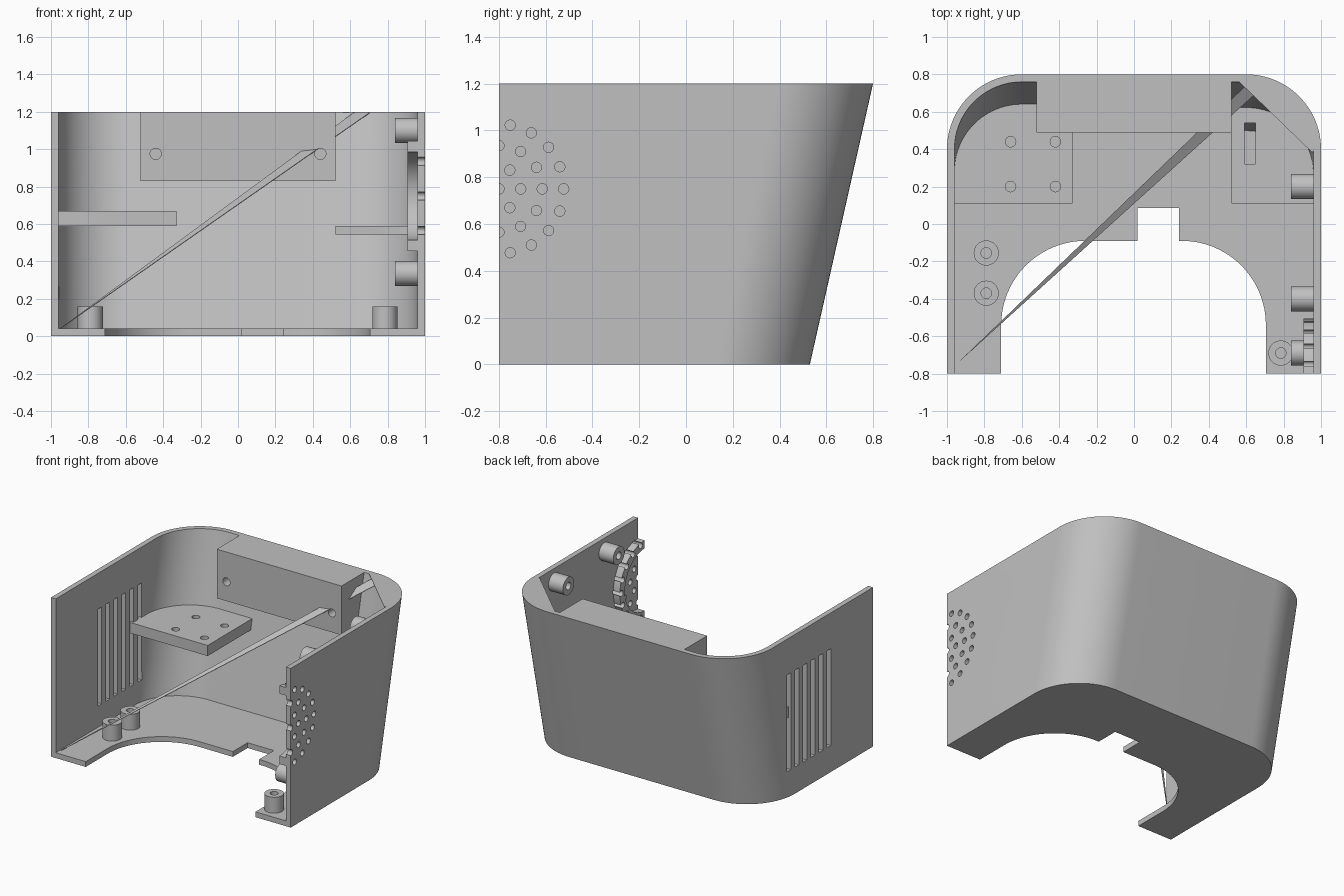
import bpy, bmesh
from math import sin, cos, radians
from mathutils import Vector

if "Cube" in bpy.data.objects:
    bpy.data.objects.remove(bpy.data.objects["Cube"])

grey = bpy.data.materials.new("light_grey")
grey.use_nodes = True
grey.diffuse_color = (0.53, 0.53, 0.53, 1)
grey.node_tree.nodes["Principled BSDF"].inputs["Base Color"].default_value = grey.diffuse_color

H, WALL, LEAN, R = 1.2, 0.04, 0.27, 0.4
parts = []


def make(name, bm, part=True):
    bmesh.ops.recalc_face_normals(bm, faces=bm.faces)
    me = bpy.data.meshes.new(name)
    bm.to_mesh(me)
    bm.free()
    ob = bpy.data.objects.new(name, me)
    bpy.context.scene.collection.objects.link(ob)
    if part:
        parts.append(ob)
    return ob


def loft(bm, low, high):
    a = [bm.verts.new(p) for p in low]
    b = [bm.verts.new(p) for p in high]
    bm.faces.new(a)
    bm.faces.new(b)
    for i in range(len(a)):
        j = (i + 1) % len(a)
        bm.faces.new((a[i], a[j], b[j], b[i]))


def place(p, axis, t):
    u, v = p
    return {"x": (t, u, v), "y": (u, t, v), "z": (u, v, t)}[axis]


def add_prism(bm, pts, axis, t0, t1):
    loft(bm, [place(p, axis, t0) for p in pts], [place(p, axis, t1) for p in pts])


def prism(name, pts, axis, t0, t1, part=True):
    bm = bmesh.new()
    add_prism(bm, pts, axis, t0, t1)
    return make(name, bm, part)


def arc(cx, cy, r, a0, a1, n=24):
    angles = [radians(a0 + (a1 - a0) * i / n) for i in range(n + 1)]
    return [(cx + r * cos(a), cy + r * sin(a)) for a in angles]


def circle(cx, cy, r, n=24):
    return arc(cx, cy, r, 0, 360, n)[:-1]


def rect(x0, y0, x1, y1):
    return [(x0, y0), (x1, y0), (x1, y1), (x0, y1)]


def cutter(shapes, axis, t0, t1):
    bm = bmesh.new()
    for s in shapes:
        add_prism(bm, s, axis, t0, t1)
    return make("cutter", bm, False)


def bake(ob):
    bpy.context.view_layer.update()
    dg = bpy.context.evaluated_depsgraph_get()
    me = bpy.data.meshes.new_from_object(ob.evaluated_get(dg))
    ob.modifiers.clear()
    ob.data = me


def boolean(ob, tool, op="DIFFERENCE"):
    m = ob.modifiers.new("cut", "BOOLEAN")
    m.operation, m.object, m.solver = op, tool, "EXACT"
    bake(ob)
    bpy.data.objects.remove(tool)


def body(name, inset, front, z0, z1, part=False):
    """U-shaped solid with a leaning back and rounded rear corners."""
    def ring(z):
        shift = LEAN * (z / H - 1)
        r = R - inset
        back = arc(1 - R, R, r, 0, 90) + arc(R - 1, R, r, 90, 180)
        flat = [(inset - 1, front), (1 - inset, front)]
        return [(x, y, z) for x, y in flat] + [(x, y + shift, z) for x, y in back]
    bm = bmesh.new()
    loft(bm, ring(z0), ring(z1))
    return make(name, bm, part)


def fit(ob):
    """Trim a part so its back ends inside the leaning wall."""
    boolean(ob, body("trim", WALL / 2, -1, -0.1, 1.4), "INTERSECT")


# Housing shell with floor
shell = body("housing_shell", 0, -0.8, 0, H, True)
boolean(shell, body("cavity", WALL, -1, WALL, 1.4))

# Floor opening with rounded corners and a notch
opening = ([(-0.71, -0.95), (0.705, -0.95)] + arc(0.255, -0.54, 0.45, 0, 90)
           + [(0.24, -0.09), (0.24, 0.085), (0.02, 0.085), (0.02, -0.09)]
           + arc(-0.26, -0.54, 0.45, 90, 180))
boolean(shell, cutter([opening], "z", -0.1, 0.1))

# Vent slots in the right wall
slots = [rect(y - 0.022, 0.2, y + 0.022, 0.93) for y in [0.2 - 0.095 * i for i in range(6)]]
boolean(shell, cutter(slots, "x", -1.1, -0.945))

# Speaker ring and hole pattern on the left wall
SY, SZ = -0.8, 0.75
ring_pts = arc(SY, SZ, 0.295, -90, 90) + arc(SY, SZ, 0.235, 90, -90)
speaker_ring = prism("speaker_ring", ring_pts, "x", 0.905, 0.965)
holes = [circle(SY, SZ, 0.022, 16)]
for radius, step, last in ((0.093, 60, 60), (0.185, 30, 90), (0.277, 20, 80)):
    for a in range(-last, last + 1, step):
        holes.append(circle(SY + radius * cos(radians(a)),
                            SZ + radius * sin(radians(a)), 0.022, 16))
for target in (shell, speaker_ring):
    boolean(target, cutter(holes, "x", 0.85, 1.1))

# Rear block with two screw holes
block = prism("rear_block", rect(-0.52, 0.83, 0.52, H), "y", 0.49, 0.95)
fit(block)
boolean(block, cutter([circle(s * 0.44, 0.975, 0.03) for s in (-1, 1)], "y", 0.4, 0.58))

# Corner shelves
right_shelf = prism("right_shelf", rect(-0.99, 0.11, -0.33, 0.95), "z", 0.59, 0.67)
fit(right_shelf)
boolean(right_shelf, cutter([circle(x, y, 0.028) for x in (-0.66, -0.42) for y in (0.2, 0.44)],
                            "z", 0.5, 0.8))
left_shelf = prism("left_shelf", rect(0.52, 0.11, 0.99, 0.95), "z", 0.545, 0.59)
fit(left_shelf)
boolean(left_shelf, cutter([rect(0.59, 0.32, 0.65, 0.54)], "z", 0.5, 0.7))


# Hollow screw posts
def post(name, u, v, axis, t0, t1, hole0, hole1):
    ob = prism(name, circle(u, v, 0.067, 32), axis, t0, t1)
    boolean(ob, cutter([circle(u, v, 0.028)], axis, hole0, hole1))


for i, (x, y) in enumerate(((-0.79, -0.155), (-0.79, -0.37), (0.785, -0.69))):
    post(f"floor_post_{i + 1}", x, y, "z", 0.03, 0.16, 0.05, 0.3)
for i, (y, z) in enumerate(((0.2, 1.1), (-0.4, 1.1), (-0.69, 0.335))):
    post(f"wall_post_{i + 1}", y, z, "x", 0.84, 0.97, 0.7, 0.95)

# Thin web across the left rear corner of the rim
web = [(0.955, 0.38)] + arc(1 - R, R, R - 0.038, 0, 90) + [(0.56, 0.762)]
prism("corner_web", web, "z", H - 0.004, H)

# Thin diagonal brace from the floor corner to the rim
bm = bmesh.new()
tri = [Vector(p) for p in ((-0.95, -0.75, 0.043), (0.62, 0.762, 1.197), (0.705, 0.746, 1.197))]
loft(bm, tri, [p - Vector((0, 0, 0.004)) for p in tri])
make("diagonal_brace", bm)

# Colour and shading
bpy.ops.object.select_all(action="DESELECT")
for ob in parts:
    ob.data.materials.clear()
    ob.data.materials.append(grey)
    ob.select_set(True)
bpy.context.view_layer.objects.active = shell
bpy.ops.object.shade_smooth_by_angle(angle=radians(30))
